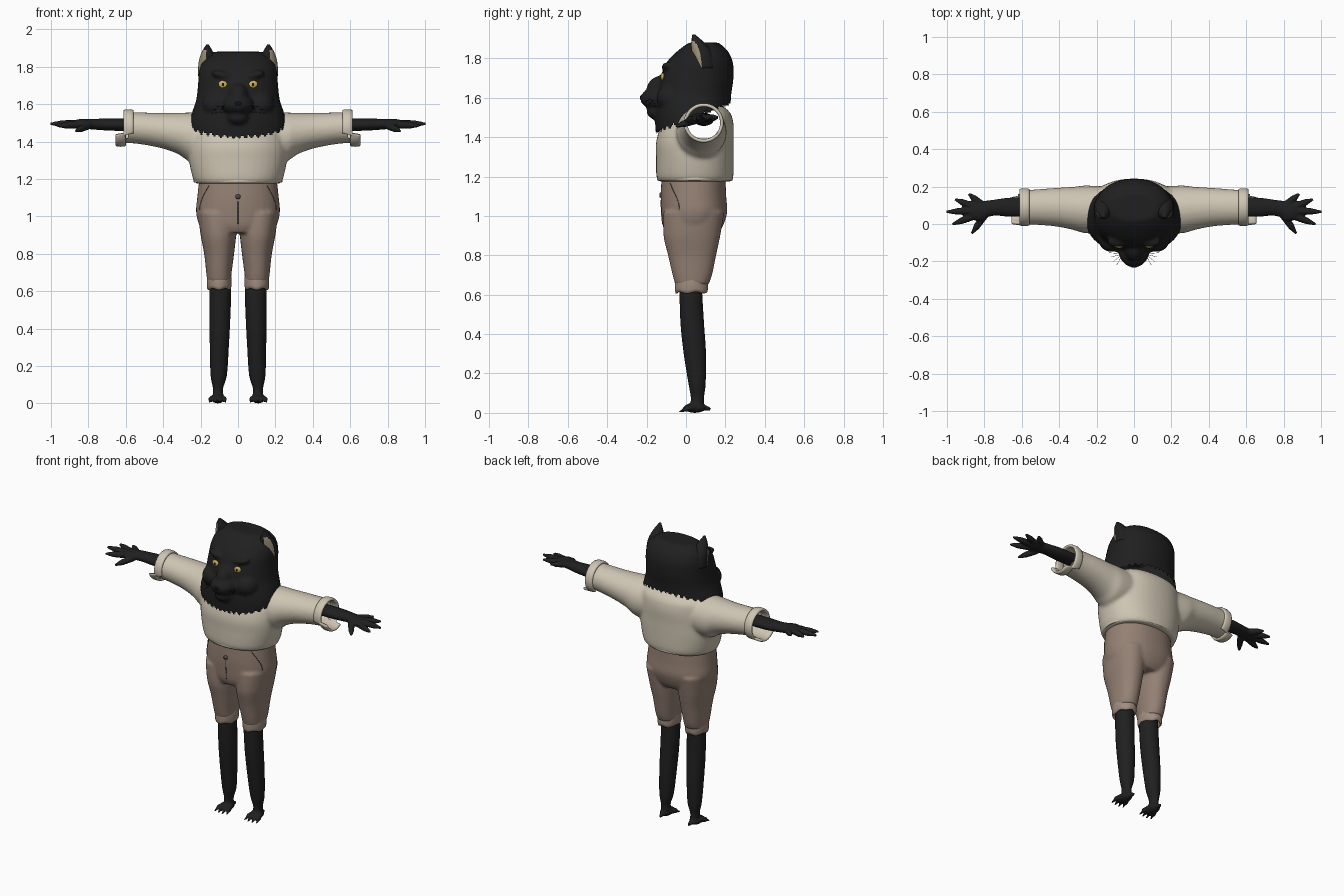
import bpy, bmesh, math
from mathutils import Vector, Matrix
from mathutils.bvhtree import BVHTree

if "Cube" in bpy.data.objects:
    bpy.data.objects.remove(bpy.data.objects["Cube"])

def mat(name, r, g, b):
    m = bpy.data.materials.new(name)
    m.diffuse_color = (r, g, b, 1)
    m.use_nodes = True
    m.node_tree.nodes["Principled BSDF"].inputs["Base Color"].default_value = m.diffuse_color
    return m

FUR = mat("black fur", .014, .014, .014)
NOSE = mat("nose black", .005, .005, .005)
SHIRT = mat("cream cloth", .62, .56, .45)
PANTS = mat("brown cloth", .30, .22, .175)
CUFF = mat("light brown cloth", .35, .265, .21)
SEAM = mat("dark brown", .10, .075, .06)
EYE = mat("yellow eye", .62, .43, .10)
EAR = mat("inner ear tan", .36, .30, .20)

def place(axis, t, a, b):
    return Vector((a, b, t)) if axis == 'z' else Vector((t, a, b))

def loft(bm, axis, rings, sx=1, n=40, e=2.2, sub=4):
    # rings: (t, centre a, centre b, radius a, radius b), smoothed with a Catmull-Rom spline
    R = [Vector(r) for r in rings]
    path = []
    for i in range(len(R) - 1):
        p0, p1, p2, p3 = R[max(i - 1, 0)], R[i], R[i + 1], R[min(i + 2, len(R) - 1)]
        for k in range(sub):
            u = k / sub
            path.append(.5 * (2 * p1 + (p2 - p0) * u + (2 * p0 - 5 * p1 + 4 * p2 - p3) * u * u
                              + (3 * p1 - p0 - 3 * p2 + p3) * u ** 3))
    path.append(R[-1])
    loops = []
    for t, a, b, ra, rb in path:
        row = []
        for k in range(n):
            c, s = math.cos(2 * math.pi * k / n), math.sin(2 * math.pi * k / n)
            f = (abs(c) ** e + abs(s) ** e) ** (-1 / e)
            p = place(axis, t, a + ra * c * f, b + rb * s * f)
            p.x *= sx
            row.append(bm.verts.new(p))
        loops.append(row)
    for A, B in zip(loops, loops[1:]):
        for k in range(n):
            bm.faces.new((A[k], A[(k + 1) % n], B[(k + 1) % n], B[k]))
    bm.faces.new(loops[0])
    bm.faces.new(loops[-1])

def ball(bm, c, r, rot=0):
    M = Matrix.Translation(c) @ Matrix.Rotation(rot, 4, 'Y') @ Matrix.Diagonal((*r, 1))
    bmesh.ops.create_uvsphere(bm, u_segments=24, v_segments=16, radius=1, matrix=M)

def stick(bm, p, q, r0, r1, seg=12):
    p, q = Vector(p), Vector(q)
    M = Matrix.Translation((p + q) / 2) @ (q - p).to_track_quat('Z', 'Y').to_matrix().to_4x4()
    bmesh.ops.create_cone(bm, cap_ends=True, segments=seg, radius1=r0, radius2=r1,
                          depth=(q - p).length, matrix=M)

def finish(name, bm, *mats):
    bmesh.ops.recalc_face_normals(bm, faces=bm.faces)
    me = bpy.data.meshes.new(name)
    bm.to_mesh(me)
    bm.free()
    for m in mats:
        me.materials.append(m)
    me.polygons.foreach_set("use_smooth", [True] * len(me.polygons))
    ob = bpy.data.objects.new(name, me)
    bpy.context.collection.objects.link(ob)
    return ob

def blob(name, bm, m, voxel, smooth, cut=None):
    # fuse overlapping solids into one smooth skin, then optionally open it
    ob = finish(name, bm, m)
    mod = ob.modifiers.new("fuse", 'REMESH')
    mod.mode, mod.voxel_size, mod.use_smooth_shade = 'VOXEL', voxel, True
    sm = ob.modifiers.new("soften", 'SMOOTH')
    sm.factor, sm.iterations = .5, smooth
    bpy.context.view_layer.update()
    me = bpy.data.meshes.new_from_object(ob.evaluated_get(bpy.context.evaluated_depsgraph_get()))
    bpy.data.objects.remove(ob)
    b = bmesh.new()
    b.from_mesh(me)
    if cut:
        bmesh.ops.delete(b, geom=[f for f in b.faces if cut(f.calc_center_median())], context='FACES')
    tree = BVHTree.FromBMesh(b)
    return finish(name, b, m), tree

def front(tree, x, z):
    return tree.ray_cast(Vector((x, -2, z)), Vector((0, 1, 0)))[0] or Vector((x, -.1, z))

def band(name, axis, c, ra, rb, half, thick, m, sx=1, shift=lambda a: 0, n=64):
    bm = bmesh.new()
    loops = []
    for k in range(n):
        a = 2 * math.pi * k / n
        row = []
        for j in range(12):
            q = 2 * math.pi * j / 12
            f = (abs(math.cos(q)) ** 4 + abs(math.sin(q)) ** 4) ** -.25
            d, t = thick * math.cos(q) * f, half * math.sin(q) * f + shift(a)
            p = place(axis, c[0] + t, c[1] + (ra + d) * math.cos(a), c[2] + (rb + d) * math.sin(a))
            p.x *= sx
            row.append(bm.verts.new(p))
        loops.append(row)
    for k in range(n):
        A, B = loops[k], loops[(k + 1) % n]
        for j in range(12):
            bm.faces.new((A[j], A[(j + 1) % 12], B[(j + 1) % 12], B[j]))
    return finish(name, bm, m)

# head with mane, cut along a sloping ragged collar line
bm = bmesh.new()
loft(bm, 'z', [(1.38, 0, .03, .25, .18), (1.48, 0, .03, .258, .187), (1.55, 0, .035, .247, .19),
               (1.62, 0, .042, .224, .188), (1.70, 0, .055, .214, .186), (1.78, 0, .07, .208, .168),
               (1.84, 0, .085, .185, .125), (1.88, 0, .09, .13, .075)])
ball(bm, (0, -.125, 1.595), (.088, .108, .062))
ball(bm, (0, -.11, 1.645), (.058, .09, .07))
ball(bm, (0, -.135, 1.53), (.062, .065, .045))
for s in (-1, 1):
    ball(bm, (s * .085, -.09, 1.755), (.06, .035, .022), s * -.25)
    ball(bm, (s * .12, -.07, 1.60), (.075, .08, .07))
collar = lambda c: c.z < 1.485 + .4 * c.y + .008 * math.sin(36 * math.atan2(c.x, c.y - .03))
head, head_tree = blob("head", bm, FUR, .009, 5, collar)

# nose and whiskers
bm = bmesh.new()
ball(bm, (0, -.212, 1.60), (.03, .022, .02))
finish("nose", bm, NOSE)
bm = bmesh.new()
for s in (-1, 1):
    for i in range(5):
        stick(bm, (s * .06, -.16, 1.56 + .012 * i),
              (s * (.15 - .014 * i), -.13 - .023 * i, 1.55 + .02 * (i % 3)), .0014, .0006, 5)
finish("whiskers", bm, NOSE)

for s in (-1, 1):
    side = "right" if s > 0 else "left"
    # eyes
    p = front(head_tree, s * .08, 1.705)
    bm = bmesh.new()
    ball(bm, p, (.026, .010, .020), s * -.35)
    finish(side + "_eye", bm, EYE)
    bm = bmesh.new()
    ball(bm, p + Vector((0, -.008, 0)), (.006, .005, .008))
    finish(side + "_pupil", bm, NOSE)

    # ears, tan on the faces that look forward and outward
    bm = bmesh.new()
    loft(bm, 'z', [(1.75, .155, .095, .058, .062), (1.82, .157, .085, .054, .055),
                   (1.875, .163, .062, .032, .036), (1.92, .163, .04, .006, .008)], s, 28, 2)
    bmesh.ops.recalc_face_normals(bm, faces=bm.faces)
    d = Vector((s * .75, -.65, 0))
    for f in bm.faces:
        f.normal_update()
        if f.normal.dot(d) > .86 and f.calc_center_median().z < 1.885:
            f.material_index = 1
    finish(side + "_ear", bm, FUR, EAR)

    # arm and hand
    bm = bmesh.new()
    loft(bm, 'x', [(.46, .09, 1.49, .05, .032), (.65, .09, 1.49, .052, .033),
                   (.75, .087, 1.492, .043, .03), (.83, .07, 1.495, .05, .026)], s, 24, 2)
    ball(bm, (s * .83, .07, 1.495), (.06, .055, .026))
    for base, tip in (((.81, .10, 1.495), (.885, .162, 1.50)), ((.85, .09, 1.495), (.958, .132, 1.50)),
                      ((.86, .07, 1.495), (1.004, .065, 1.495)), ((.85, .045, 1.49), (.972, -.002, 1.485)),
                      ((.80, .045, 1.485), (.868, -.052, 1.455))):
        mid = [(2 * a + b * 3) / 5 for a, b in zip(base, tip)]
        B, M, T = [(s * v[0], v[1], v[2]) for v in (base, mid, tip)]
        stick(bm, B, M, .021, .018)
        ball(bm, M, (.018, .018, .018))
        stick(bm, M, T, .018, .007)
    blob(side + "_arm", bm, FUR, .006, 3)

    # sleeve cuff with its loose lower flap
    band(side + "_sleeve_cuff", 'x', (.585, .09, 1.472), .092, .091, .027, .009, SHIRT, s,
         lambda a: .042 if math.cos(a - 4.4) > .6 else 0)

    # leg, foot and clawed toes
    bm = bmesh.new()
    loft(bm, 'z', [(.03, .105, .055, .03, .035), (.08, .107, .058, .027, .034), (.15, .103, .056, .044, .044),
                   (.30, .10, .045, .051, .057), (.45, .097, .032, .056, .060),
                   (.60, .094, .025, .058, .058), (.67, .096, .025, .056, .055)], s, 28, 2)
    ball(bm, (s * .108, .045, .026), (.036, .055, .026))
    stick(bm, (s * .105, .06, .035), (s * .105, .125, .018), .024, .008)
    for i in range(4):
        o = i - 1.5
        k = Vector((s * (.109 + .024 * o), .0 + .006 * abs(o), .022))
        stick(bm, (s * (.108 + .014 * o), .04, .03), k, .018, .014)
        ball(bm, k, (.0135, .02, .016))
        stick(bm, k, k + Vector((s * .006 * o, -.038, -.018)), .012, .004)
    blob(side + "_leg", bm, FUR, .006, 3)

    # trouser turn-up
    band(side + "_trouser_cuff", 'z', (.65, s * .101, .028), .058, .076, .04, .008, CUFF, 1,
         lambda a: .004 * math.sin(5 * a))

# shirt body and sleeves, open at the sleeve ends
bm = bmesh.new()
loft(bm, 'z', [(1.175, 0, .045, .226, .186), (1.205, 0, .045, .242, .196), (1.30, 0, .045, .262, .197),
               (1.38, 0, .045, .264, .196), (1.46, 0, .06, .25, .182), (1.52, 0, .085, .23, .142),
               (1.56, 0, .095, .17, .09)])
for s in (-1, 1):
    loft(bm, 'x', [(.08, .075, 1.43, .12, .12), (.25, .078, 1.425, .128, .13), (.32, .083, 1.443, .116, .11),
                   (.42, .09, 1.46, .103, .093), (.57, .09, 1.474, .092, .083), (.67, .09, 1.472, .092, .088)],
         s, 40, 2)
blob("shirt", bm, SHIRT, .011, 6, lambda c: abs(c.x) > (.585 if c.z > 1.42 else .62))
band("shirt_hem", 'z', (1.192, 0, .045), .231, .187, .012, .006, SHIRT)

# trousers
bm = bmesh.new()
loft(bm, 'z', [(.91, 0, .03, .17, .13), (.95, 0, .035, .205, .153), (1.02, 0, .042, .224, .167),
               (1.10, 0, .038, .218, .166), (1.20, 0, .038, .207, .162)])
for s in (-1, 1):
    loft(bm, 'z', [(.65, .101, .03, .063, .084), (.70, .102, .032, .068, .10), (.80, .101, .031, .08, .122),
                   (.90, .105, .03, .095, .144), (1.02, .11, .04, .105, .155)], s)
trousers, leg_tree = blob("trousers", bm, PANTS, .009, 4)

# button, fly seam and pocket seams
p = front(leg_tree, 0, 1.105)
bm = bmesh.new()
stick(bm, p + Vector((0, .006, 0)), p - Vector((0, .008, 0)), .014, .012, 20)
finish("button", bm, SEAM)
bm = bmesh.new()
paths = [[(0, 1.08 - .02 * i) for i in range(7)]]
for s in (-1, 1):
    paths.append([(s * (.155 + .05 * math.sin(i * .26)), 1.165 - .022 * i) for i in range(7)])
for path in paths:
    pts = [front(leg_tree, x, z) for x, z in path]
    for a, b in zip(pts, pts[1:]):
        stick(bm, a, b, .002, .002, 6)
finish("trouser_seams", bm, SEAM)
